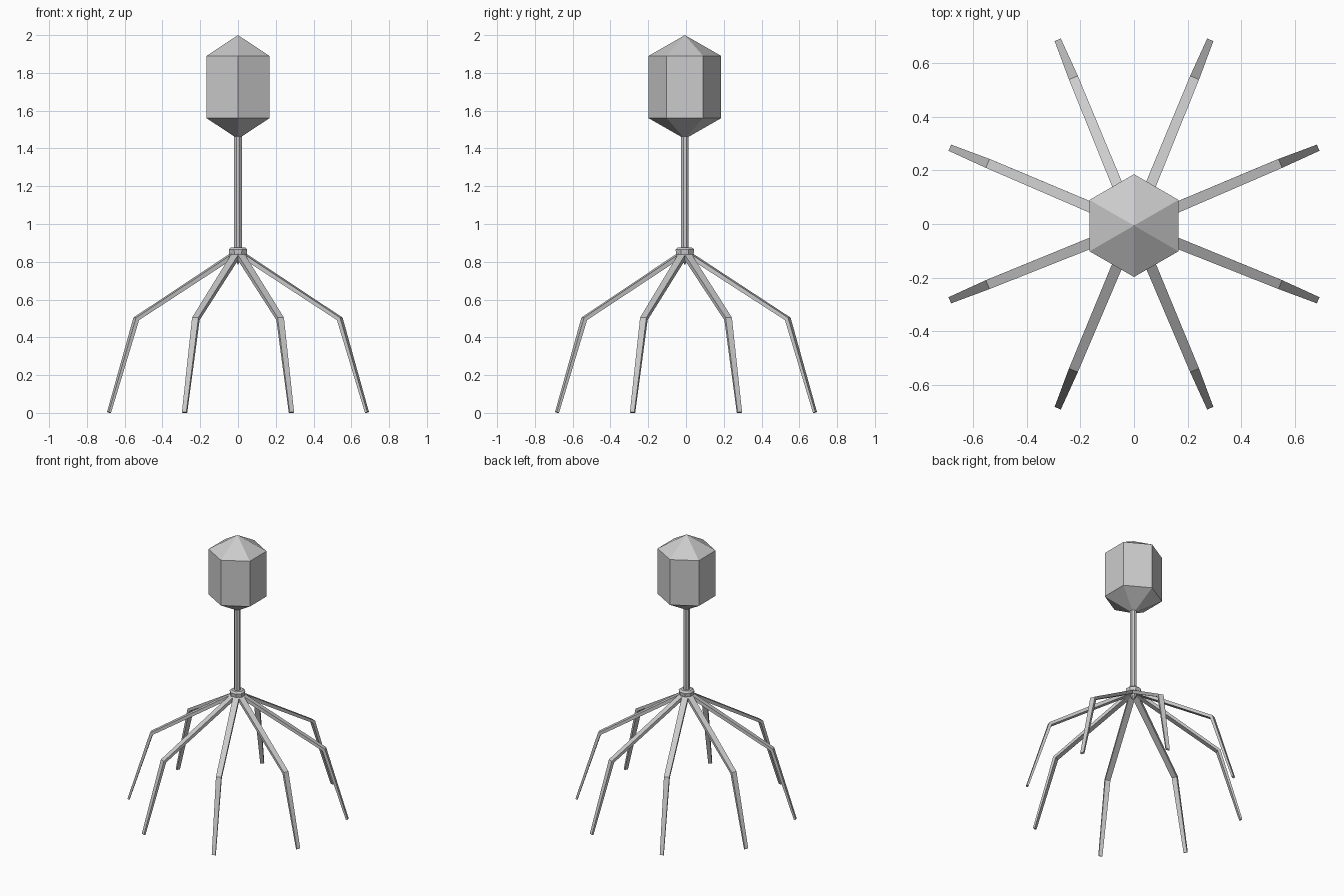
import bpy, bmesh
from math import cos, sin, pi, radians
from mathutils import Vector

if "Cube" in bpy.data.objects:
    bpy.data.objects.remove(bpy.data.objects["Cube"])

CY = -0.006  # the body axis sits slightly forward


def make_object(name, bm):
    bmesh.ops.remove_doubles(bm, verts=bm.verts, dist=1e-5)
    bmesh.ops.recalc_face_normals(bm, faces=bm.faces)
    mesh = bpy.data.meshes.new(name)
    bm.to_mesh(mesh)
    bm.free()
    obj = bpy.data.objects.new(name, mesh)
    bpy.context.collection.objects.link(obj)
    return obj


def skin(bm, rings):
    """Bridge consecutive rings of points and cap both ends."""
    loops = [[bm.verts.new(p) for p in ring] for ring in rings]
    n = len(loops[0])
    for a, b in zip(loops, loops[1:]):
        for i in range(n):
            j = (i + 1) % n
            bm.faces.new((a[i], a[j], b[j], b[i]))
    bm.faces.new(loops[0])
    bm.faces.new(loops[-1])


def turned(name, profile, sides, phase):
    """Faceted solid from (radius, z) pairs."""
    bm = bmesh.new()
    skin(bm, [[(r * cos(phase + 2 * pi * i / sides),
                CY + r * sin(phase + 2 * pi * i / sides), z)
               for i in range(sides)] for r, z in profile])
    return make_object(name, bm)


def leg(name, angle):
    """Bent tapering leg with a rectangular section."""
    out = Vector((cos(angle), sin(angle), 0))
    side = Vector((-sin(angle), cos(angle), 0))
    up = Vector((0, 0, 1))
    # radius, height, width, thickness, tilt of the section
    stations = [(0.020, 0.840, 0.042, 0.024, 58),
                (0.583, 0.498, 0.036, 0.022, 37),
                (0.739, 0.003, 0.025, 0.013, 17)]
    rings = []
    for r, z, w, t, tilt in stations:
        n = out * cos(radians(tilt)) + up * sin(radians(tilt))
        c = out * r + up * z
        if r < 0.1:
            c.y += CY
        rings.append([c + side * (a * w / 2) + n * (b * t / 2)
                      for a, b in ((-1, -1), (1, -1), (1, 1), (-1, 1))])
    # flat foot on the ground
    for p in rings[-1]:
        p.z = max(p.z, 0) if p.z > 0.003 else 0
    bm = bmesh.new()
    skin(bm, rings)
    return make_object(name, bm)


# Hexagonal head with a pointed cap and a tapered base
turned("head", [(0.022, 1.463), (0.192, 1.56), (0.192, 1.89), (0.00001, 2.0)], 6, pi / 2)
# Neck tube
turned("neck_tube", [(0.022, 0.84), (0.022, 1.47)], 8, pi / 8)
# Collar and the spike below it
turned("collar", [(0.05, 0.838), (0.053, 0.865), (0.04, 0.876)], 8, pi / 8)
turned("spike", [(0.00001, 0.782), (0.028, 0.835), (0.028, 0.85)], 8, pi / 8)
# Eight legs
for k in range(8):
    leg(f"leg_{k + 1}", pi / 8 + k * pi / 4)
